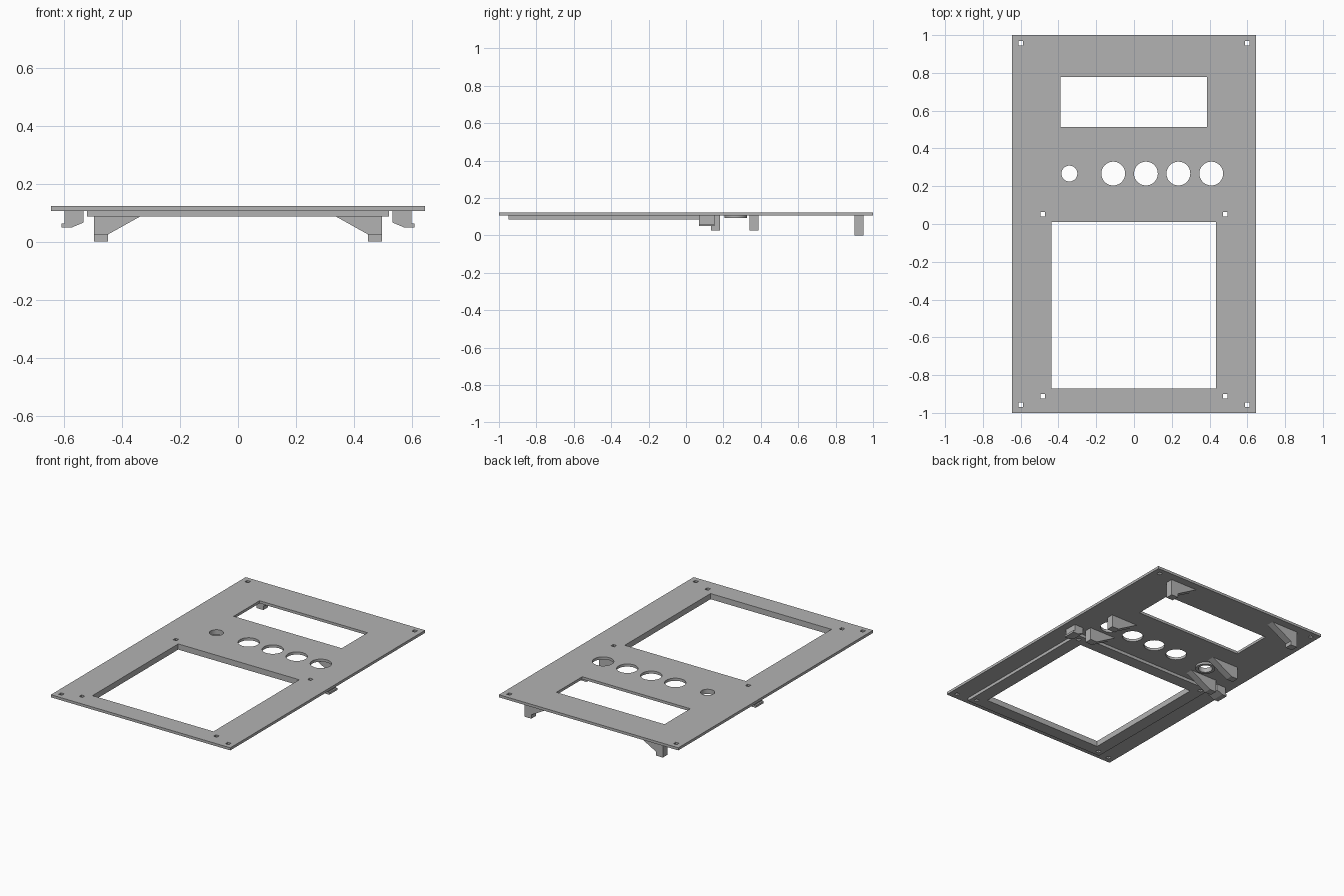
import bpy, bmesh
from mathutils import Matrix

default = bpy.data.objects.get("Cube")
if default:
    bpy.data.objects.remove(default)

grey = bpy.data.materials.new("plain grey")
grey.use_nodes = True
colour = (0.45, 0.45, 0.45, 1)
grey.diffuse_color = colour
grey.node_tree.nodes["Principled BSDF"].inputs["Base Color"].default_value = colour

TOP, BOTTOM, PAD = 0.123, 0.106, 0.086
HOLE_Y = 0.267


def finish(name, bm):
    bmesh.ops.recalc_face_normals(bm, faces=bm.faces)
    mesh = bpy.data.meshes.new(name)
    bm.to_mesh(mesh)
    bm.free()
    mesh.materials.append(grey)
    obj = bpy.data.objects.new(name, mesh)
    bpy.context.collection.objects.link(obj)
    return obj


def add_box(bm, x0, x1, y0, y1, z0, z1):
    place = Matrix.Translation(((x0 + x1) / 2, (y0 + y1) / 2, (z0 + z1) / 2))
    size = Matrix.Diagonal((x1 - x0, y1 - y0, z1 - z0, 1))
    bmesh.ops.create_cube(bm, size=1, matrix=place @ size)


def add_disc(bm, x, y, radius, z0, z1):
    bmesh.ops.create_cone(bm, cap_ends=True, segments=48, radius1=radius, radius2=radius,
                          depth=z1 - z0, matrix=Matrix.Translation((x, y, (z0 + z1) / 2)))


def bracket(name, profile, y0, y1, side):
    """Extrude an x-z profile along y, on the chosen side."""
    bm = bmesh.new()
    face = bm.faces.new([bm.verts.new((side * x, y0, z)) for x, z in profile])
    moved = bmesh.ops.extrude_face_region(bm, geom=[face])["geom"]
    verts = [v for v in moved if isinstance(v, bmesh.types.BMVert)]
    bmesh.ops.translate(bm, verts=verts, vec=(0, y1 - y0, 0))
    return finish(name, bm)


# Panel, screen frame and the collar of the small hole
bm = bmesh.new()
add_box(bm, -0.645, 0.645, -1, 1, BOTTOM, TOP)
panel = finish("panel", bm)
bm = bmesh.new()
add_box(bm, -0.52, 0.52, -0.95, 0.09, PAD, BOTTOM)
frame = finish("screen_frame", bm)
bm = bmesh.new()
add_disc(bm, -0.342, HOLE_Y, 0.06, 0.092, BOTTOM)
collar = finish("hole_collar", bm)

# Cutter for the windows, knob holes and screw holes
bm = bmesh.new()
add_box(bm, -0.39, 0.387, 0.513, 0.778, 0, 0.2)
add_box(bm, -0.437, 0.433, -0.87, 0.01, 0, 0.2)
add_disc(bm, -0.342, HOLE_Y, 0.042, 0, 0.2)
for x in (-0.11, 0.063, 0.235, 0.409):
    add_disc(bm, x, HOLE_Y, 0.063, 0, 0.2)
for side in (-1, 1):
    for x, y in ((0.6, 0.957), (0.6, -0.957), (0.483, 0.052), (0.483, -0.912)):
        add_box(bm, side * x - 0.012, side * x + 0.012, y - 0.012, y + 0.012, 0, 0.2)
cutter = finish("opening_cutter", bm)

for obj in (panel, frame, collar):
    mod = obj.modifiers.new("openings", "BOOLEAN")
    mod.operation = "DIFFERENCE"
    mod.solver = "EXACT"
    mod.object = cutter
    bpy.context.view_layer.objects.active = obj
    bpy.ops.object.modifier_apply(modifier=mod.name)
bpy.data.objects.remove(cutter)

# Gusseted posts and side clips, mirrored left and right
for side, label in ((1, "left"), (-1, "right")):
    for name, y0, y1, foot in (("lower_post", 0.135, 0.183, 0.025),
                               ("middle_post", 0.34, 0.387, 0.025),
                               ("upper_post", 0.9, 0.948, 0)):
        profile = [(0.303, BOTTOM), (0.448, 0.025)]
        if foot < 0.025:
            profile.append((0.448, foot))
        profile += [(0.497, foot), (0.497, BOTTOM)]
        bracket(f"{label}_{name}", profile, y0, y1, side)
    bracket(f"{label}_clip",
            [(0.532, BOTTOM), (0.532, 0.066), (0.573, 0.049), (0.608, 0.049),
             (0.608, 0.062), (0.597, 0.062), (0.597, BOTTOM)], 0.07, 0.152, side)

# Keep rims crisp and round walls smooth
bpy.ops.object.select_all(action="DESELECT")
for obj in (panel, collar):
    obj.select_set(True)
bpy.context.view_layer.objects.active = panel
bpy.ops.object.shade_smooth_by_angle()
